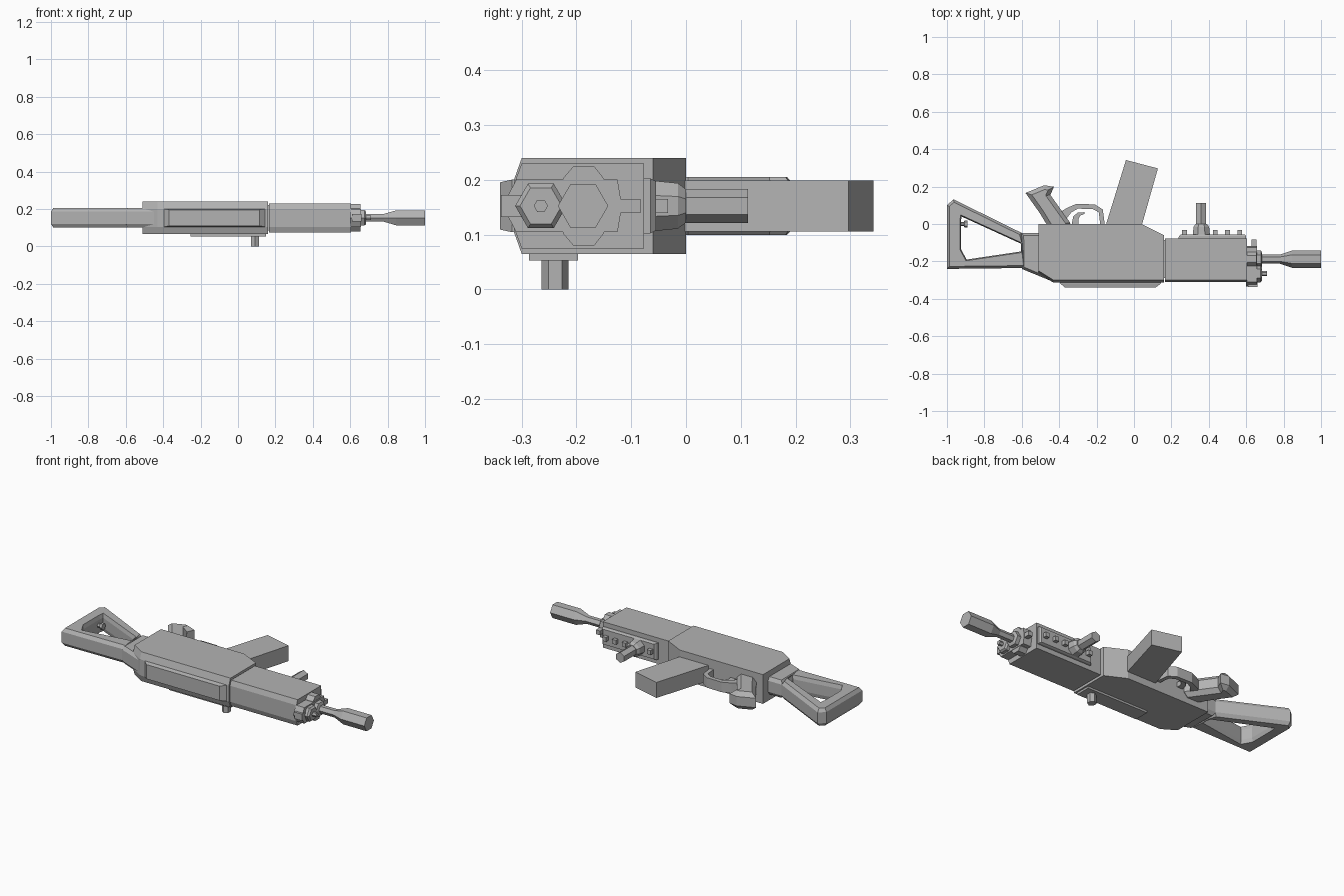
import bpy, bmesh, math
from mathutils import Vector, Matrix

if "Cube" in bpy.data.objects:
    bpy.data.objects.remove(bpy.data.objects["Cube"])

grey = bpy.data.materials.new("plain grey")
grey.use_nodes = True
grey.diffuse_color = (0.45, 0.45, 0.45, 1)
grey.node_tree.nodes["Principled BSDF"].inputs["Base Color"].default_value = (0.45, 0.45, 0.45, 1)
MID = 0.1525  # height of the weapon's centre plane


def finish(name, bm):
    bmesh.ops.recalc_face_normals(bm, faces=bm.faces)
    me = bpy.data.meshes.new(name)
    bm.to_mesh(me)
    bm.free()
    me.materials.append(grey)
    ob = bpy.data.objects.new(name, me)
    bpy.context.collection.objects.link(ob)
    return ob


def loft(name, rings, closed=False):
    """Skin equal-length point rings; cap the ends, or join them when closed."""
    bm = bmesh.new()
    vs = [[bm.verts.new(p) for p in r] for r in rings]
    n = len(rings[0])
    pairs = list(zip(vs, vs[1:]))
    if closed:
        pairs.append((vs[-1], vs[0]))
    else:
        bm.faces.new(vs[0])
        bm.faces.new(vs[-1])
    for a, b in pairs:
        for i in range(n):
            j = (i + 1) % n
            bm.faces.new((a[i], a[j], b[j], b[i]))
    return finish(name, bm)


def inset(profile, d):
    """Move each side of a 2D outline inward by d."""
    pts = [Vector(p) for p in profile]
    n = len(pts)
    area = sum(pts[i].x * pts[(i + 1) % n].y - pts[(i + 1) % n].x * pts[i].y for i in range(n))
    s = 1 if area > 0 else -1
    out = []
    for i in range(n):
        a = (pts[i] - pts[i - 1]).normalized()
        b = (pts[(i + 1) % n] - pts[i]).normalized()
        na, nb = Vector((-a.y, a.x)) * s, Vector((-b.y, b.x)) * s
        out.append(tuple(pts[i] + (na + nb) * (d / (1 + na.dot(nb)))))
    return out


def prism(name, profile, half, d=0.0, dz=0.02):
    """Outline in x, y given thickness about the centre plane, with optional chamfer."""
    if d == 0:
        levels = [(-half, profile), (half, profile)]
    else:
        small = inset(profile, d)
        levels = [(-half, small), (-half + dz, profile), (half - dz, profile), (half, small)]
    return loft(name, [[(x, y, MID + z) for x, y in p] for z, p in levels])


def box(name, x0, x1, y0, y1, z0, z1):
    return loft(name, [[(x0, y0, z), (x1, y0, z), (x1, y1, z), (x0, y1, z)] for z in (z0, z1)])


def hexes(name, axis, centre, stations, phase=0.0, sides=6):
    """Hexagonal turned part: stations are (position along axis, radius)."""
    rings = []
    for t, r in stations:
        ring = []
        for k in range(sides):
            a = phase + 2 * math.pi * k / sides
            u, v = centre[0] + r * math.cos(a), centre[1] + r * math.sin(a)
            ring.append({"x": (t, u, v), "y": (u, t, v), "z": (u, v, t)}[axis])
        rings.append(ring)
    return loft(name, rings)


def ridged(name, profile, half, mid_half, bulge):
    """Body whose upper side (towards -y) bulges along the middle."""
    low = min(y for x, y in profile)
    fat = [(x, y - bulge if y < low + 0.08 else y) for x, y in profile]
    levels = [(-half, profile), (-mid_half, fat), (mid_half, fat), (half, profile)]
    return loft(name, [[(x, y, MID + z) for x, y in p] for z, p in levels])


# Receiver and handguard
ridged("receiver", [(-0.51, 0), (0.04, 0), (0.16, -0.06), (0.16, -0.30), (-0.43, -0.30), (-0.51, -0.25)],
       0.0875, 0.048, 0.014)
ridged("handguard", [(0.165, -0.077), (0.605, -0.077), (0.605, -0.30), (0.165, -0.30)],
       0.0775, 0.048, 0.011)
box("handguard_joint", 0.14, 0.18, -0.29, -0.085, 0.085, 0.22)

# Top cover with sloped ends
loft("top_cover", [[(x0, y, MID - h), (x1, y, MID - h), (x1, y, MID + h), (x0, y, MID + h)]
                   for x0, x1, y, h in ((-0.395, 0.145, -0.30, 0.048), (-0.395, 0.145, -0.318, 0.048),
                                        (-0.368, 0.115, -0.34, 0.043))])

# Bolt slide plate and handle
box("bolt_plate", -0.255, 0.15, -0.287, -0.197, 0.053, 0.07)
hexes("bolt_handle", "z", (0.09, -0.239), [(0.0, 0.0245), (0.06, 0.0245)], math.pi / 6)

# Skeleton stock: a closed frame around a hole
outer = [(-1.0, 0.10), (-0.965, 0.132), (-0.60, -0.048), (-0.575, -0.235), (-1.0, -0.24), (-1.0, -0.15)]
inner = [(-0.925, 0.015), (-0.922, 0.04), (-0.605, -0.105), (-0.605, -0.147), (-0.895, -0.19), (-0.925, -0.135)]
small = inset(outer, 0.013)
wide = inset(inner, -0.006)
sections = []
for o, s, i, w in zip(outer, small, inner, wide):
    half_loop = [(w, -0.053), (s, -0.053), (o, -0.033)]
    loop = half_loop + [(p, -z) for p, z in reversed(half_loop)] + [(i, 0.03), (i, -0.03)]
    sections.append([(p[0], p[1], MID + z) for p, z in loop])
loft("stock_frame", sections, closed=True)
prism("stock_neck", [(-0.603, -0.048), (-0.49, -0.048), (-0.42, -0.10), (-0.42, -0.314), (-0.60, -0.24)],
      0.053, 0.013)
hexes("sling_stud", "x", (0.0, MID), [(-0.95, 0.012), (-0.91, 0.012), (-0.905, 0.02), (-0.89, 0.02)])

# Grip, magazine, trigger and guard
prism("pistol_grip", [(-0.58, 0.166), (-0.48, 0.207), (-0.428, 0.199), (-0.447, 0.155), (-0.34, 0.005),
                      (-0.36, -0.03), (-0.45, -0.03), (-0.505, 0.06)], 0.053, 0.022, 0.025)
prism("magazine", [(-0.043, 0.342), (0.128, 0.297), (0.035, -0.03), (-0.158, -0.03)], 0.0465)
prism("trigger_guard", [(-0.40, 0.06), (-0.36, 0.085), (-0.31, 0.107), (-0.21, 0.105), (-0.167, 0.078),
                        (-0.155, -0.01), (-0.18, -0.01), (-0.188, 0.062), (-0.22, 0.08), (-0.30, 0.082),
                        (-0.335, 0.062), (-0.36, 0.03)], 0.03)
prism("trigger", [(-0.335, -0.01), (-0.325, 0.04), (-0.30, 0.062), (-0.265, 0.063), (-0.265, 0.054),
                  (-0.288, 0.045), (-0.298, 0.025), (-0.295, -0.01)], 0.014)

# Lower rail with studs
loft("lower_rail", [[(x0, y, MID - h), (x1, y, MID - h), (x1, y, MID + h), (x0, y, MID + h)]
                    for x0, x1, y, h in ((0.235, 0.60, -0.09, 0.05), (0.24, 0.60, -0.065, 0.05),
                                         (0.25, 0.59, -0.055, 0.045))])
for k, x in enumerate((0.27, 0.435, 0.50, 0.565)):
    box("rail_stud_%d" % (k + 1), x - 0.0125, x + 0.0125, -0.06, -0.033, MID - 0.013, MID + 0.013)

# Hand stop on the rail
hexes("foregrip_base", "y", (0.36, MID), [(-0.06, 0.05), (-0.015, 0.045), (0.0, 0.033)], math.pi / 8, 8)
hexes("foregrip", "y", (0.357, MID), [(-0.01, 0.031), (0.113, 0.031)], math.pi / 6)

# Front block with side lugs and a post
loft("front_block", [[(x, y, MID + z) for y, z in
                      ((-0.31, -0.048), (-0.125, -0.048), (-0.117, 0), (-0.125, 0.048), (-0.31, 0.048), (-0.335, 0))]
                     for x in (0.60, 0.657)])
for s, side in ((1, "right"), (-1, "left")):
    loft("block_lug_" + side, [[(x, y, MID + s * z) for y, z in
                                ((-0.225, 0.04), (-0.225, 0.05), (-0.205, 0.073), (-0.168, 0.073),
                                 (-0.15, 0.05), (-0.15, 0.04))] for x in (0.60, 0.655)])
box("front_post", 0.628, 0.655, -0.13, -0.083, MID - 0.013, MID + 0.013)
box("front_sight", 0.61, 0.66, -0.338, -0.29, MID - 0.02, MID + 0.02)

# Gas plug and barrel with flared muzzle
hexes("gas_plug", "x", (-0.265, MID), [(0.60, 0.047), (0.675, 0.047), (0.685, 0.038)])
hexes("gas_plug_tip", "x", (-0.265, MID), [(0.67, 0.013), (0.71, 0.013)])
hexes("barrel_collar", "x", (-0.188, MID), [(0.60, 0.045), (0.68, 0.045), (0.685, 0.03)])
hexes("barrel", "x", (-0.188, MID), [(0.62, 0.024), (0.78, 0.024), (0.845, 0.046), (1.0, 0.046)])
